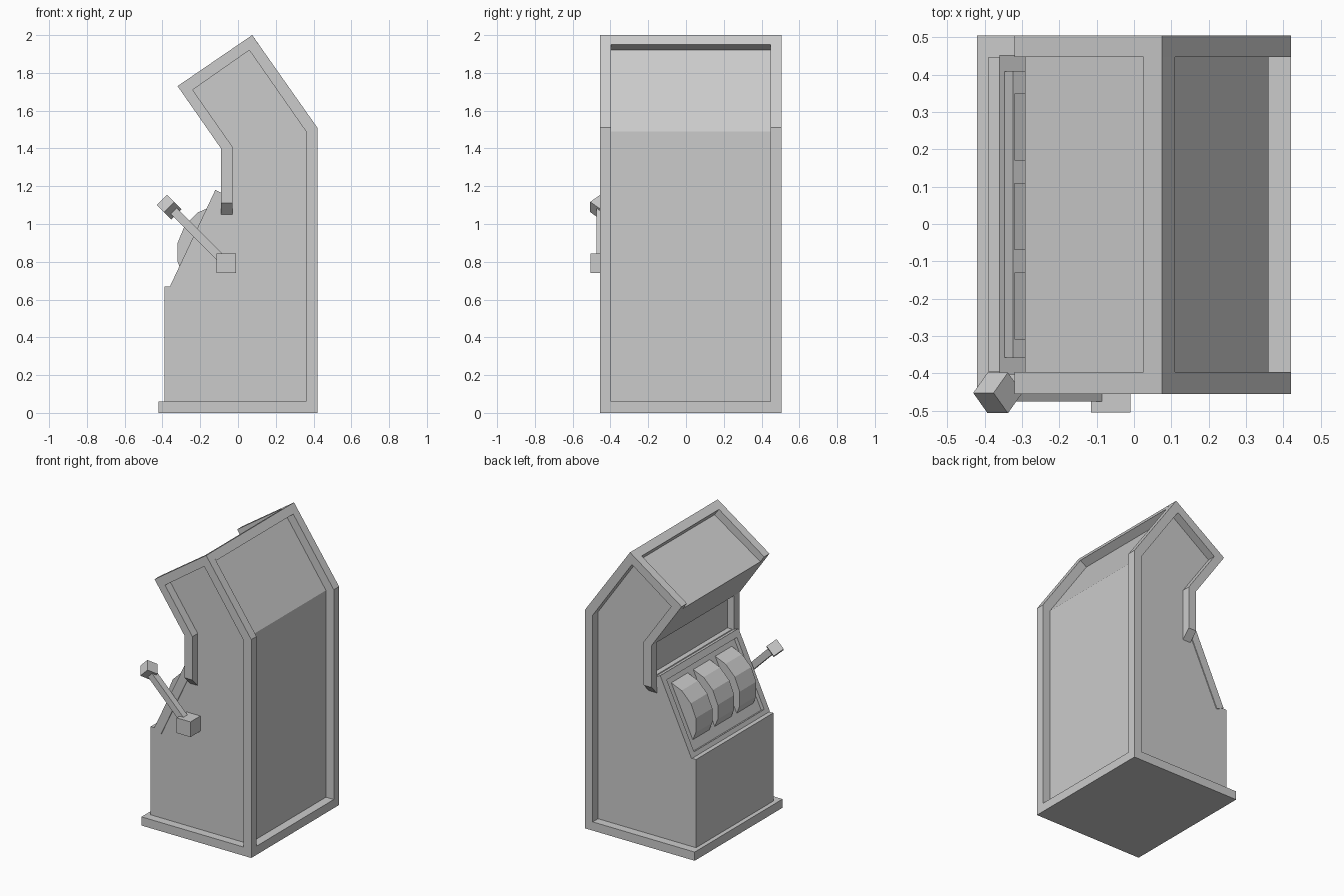
import bpy, bmesh, math
from mathutils import Matrix, Vector

if "Cube" in bpy.data.objects:
    bpy.data.objects.remove(bpy.data.objects["Cube"])

Y0, Y1 = -0.455, 0.505        # outer cabinet sides
I0, I1 = -0.397, 0.447        # recessed panel sides


def make(name, bm):
    bmesh.ops.recalc_face_normals(bm, faces=bm.faces[:])
    me = bpy.data.meshes.new(name)
    bm.to_mesh(me)
    bm.free()
    ob = bpy.data.objects.new(name, me)
    bpy.context.collection.objects.link(ob)
    return ob


def extrude(name, pts, ya, yb):
    """Extrude an x-z profile from ya to yb."""
    bm = bmesh.new()
    a = [bm.verts.new((x, ya, z)) for x, z in pts]
    b = [bm.verts.new((x, yb, z)) for x, z in pts]
    bm.faces.new(a)
    bm.faces.new(b[::-1])
    n = len(pts)
    for i in range(n):
        bm.faces.new((a[i], b[i], b[(i + 1) % n], a[(i + 1) % n]))
    return make(name, bm)


def rect(x0, x1, z0, z1):
    return [(x0, z0), (x1, z0), (x1, z1), (x0, z1)]


def box(name, size, mat):
    bm = bmesh.new()
    bmesh.ops.create_cube(bm, size=1, matrix=mat @ Matrix.Diagonal((*size, 1)))
    return make(name, bm)


# Cabinet body: panels recessed behind the frame
extrude("cabinet_body", [
    (-0.39, 0.03), (0.36, 0.03), (0.36, 1.49), (0.06, 1.92), (-0.2915, 1.689),
    (-0.09, 1.40), (-0.04, 1.40), (-0.04, 1.165), (-0.075, 1.165),
    (-0.31, 0.67), (-0.39, 0.67)], I0, I1)

# Side frames with slanted ends on the neck rails
band = [(-0.09, 1.11), (-0.09, 1.40), (-0.32, 1.73), (0.075, 2.0),
        (0.42, 1.51), (0.42, 0), (-0.42, 0), (-0.42, 0.06),
        (0.36, 0.06), (0.36, 1.49), (0.06, 1.92), (-0.24, 1.71),
        (-0.03, 1.41), (-0.03, 1.11)]
for name, outer, inner in (("side_frame_right", Y0, I0), ("side_frame_left", Y1, I1)):
    frame = extrude(name, band, outer, inner)
    for v in frame.data.vertices:
        if abs(v.co.z - 1.11) < 1e-4 and abs(v.co.y - inner) < 1e-4:
            v.co.z = 1.05

# Cross beams: plinth and roof ridge
extrude("plinth", rect(-0.42, 0.42, 0, 0.06), I0, I1)
extrude("roof_ridge", [(0.075, 2.0), (0.11, 1.951), (0.06, 1.92), (0.026, 1.966)], I0, I1)

# Sloped console: a frame around a recessed reel plate
A, B = Vector((-0.36, 0.67)), Vector((-0.12, 1.18))
u = (B - A).normalized()
n = Vector((u.y, -u.x))       # into the cabinet
L = (B - A).length


def slab(s0, s1, d0, d1):
    return [tuple(A + u * s + n * d) for s, d in ((s0, d0), (s1, d0), (s1, d1), (s0, d1))]


C0, C1, W = I0 - 0.006, I1 + 0.006, 0.045
extrude("console_plate", slab(0, L, 0.025, 0.06), C0 + W, C1 - W)
extrude("console_side_right", slab(0, L, 0, 0.06), C0, C0 + W)
extrude("console_side_left", slab(0, L, 0, 0.06), C1 - W, C1)
extrude("console_bottom", slab(0, 0.03, 0, 0.06), C0 + W, C1 - W)
extrude("console_top", slab(L - 0.045, L, 0, 0.06), C0 + W, C1 - W)

# Three sixteen-sided reels
R = 0.25 / math.cos(math.pi / 16)
reel = [(-0.07 + R * math.cos((k + 0.5) * math.pi / 8),
         0.85 + R * math.sin((k + 0.5) * math.pi / 8)) for k in range(16)]
for i, y in enumerate((-0.22, 0.02, 0.26)):
    extrude(f"reel_{i + 1}", reel, y - 0.09, y + 0.09)

# Lever: pivot block, slanted arm and square knob
extrude("lever_pivot", rect(-0.115, -0.01, 0.74, 0.845), -0.505, I0 + 0.01)
tip, root = Vector((-0.365, -0.4525, 1.09)), Vector((-0.07, -0.4525, 0.80))
tilt = Matrix.Rotation(math.radians(45), 4, 'Y')
box("lever_arm", (0.42, 0.045, 0.045), Matrix.Translation((tip + root) / 2) @ tilt)
box("lever_knob", (0.077, 0.077, 0.077),
    Matrix.Translation(tip) @ tilt @ Matrix.Rotation(math.radians(45), 4, 'Z'))
